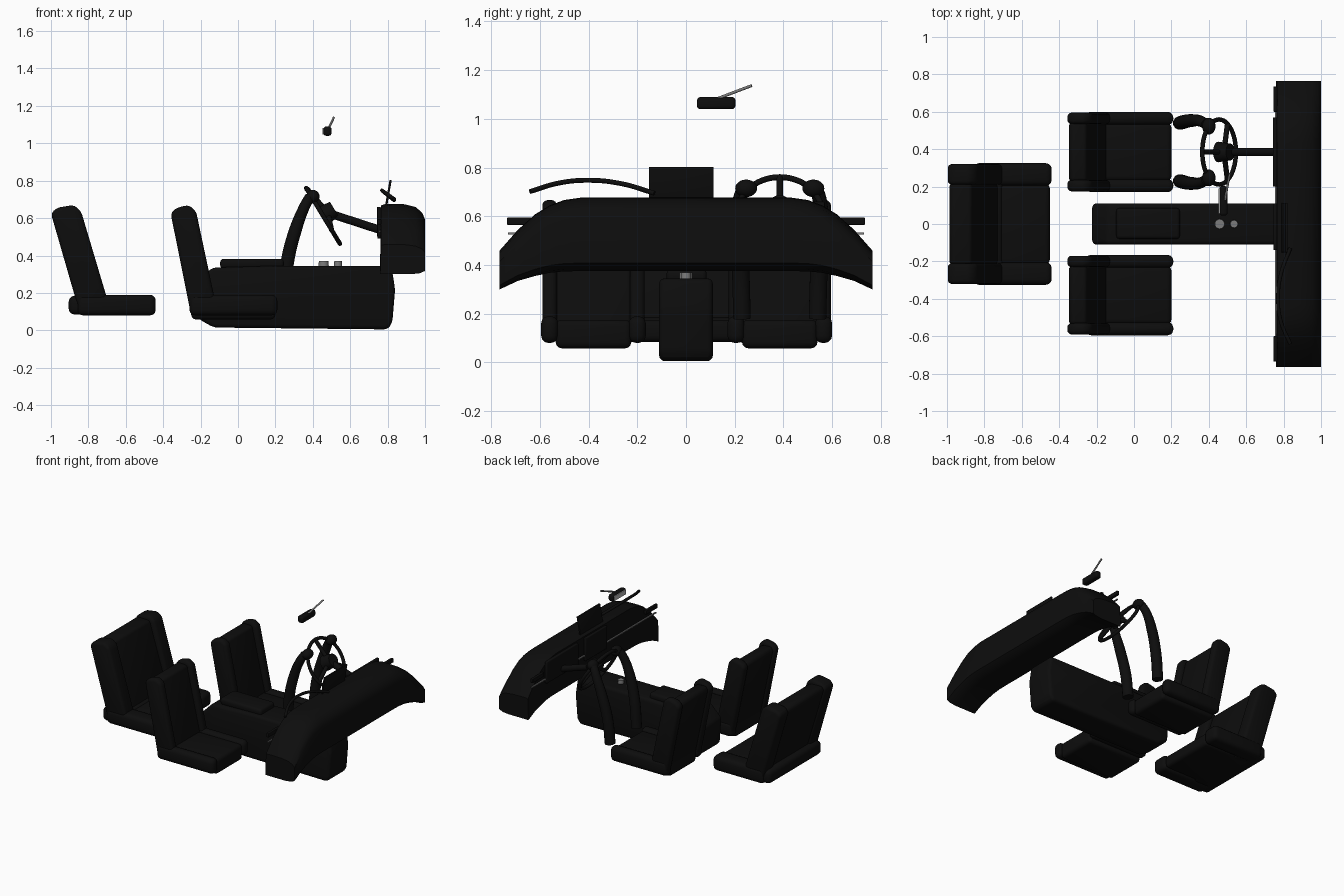
import bpy, bmesh, math
from mathutils import Vector, Matrix

old = bpy.data.objects.get("Cube")
if old:
    bpy.data.objects.remove(old, do_unlink=True)


def material(name, value):
    m = bpy.data.materials.new(name)
    m.use_nodes = True
    color = (value, value, value, 1)
    m.diffuse_color = color
    m.node_tree.nodes["Principled BSDF"].inputs["Base Color"].default_value = color
    return m


BLACK = material("black_trim", 0.004)
GREY = material("brushed_grey", 0.2)
SILVER = material("mirror_silver", 0.5)


def finish(name, bm, mat, angle=40):
    """Turn a bmesh into a smooth shaded object."""
    bmesh.ops.recalc_face_normals(bm, faces=bm.faces)
    mesh = bpy.data.meshes.new(name)
    bm.to_mesh(mesh)
    bm.free()
    mesh.materials.append(mat)
    ob = bpy.data.objects.new(name, mesh)
    bpy.context.collection.objects.link(ob)
    bpy.ops.object.select_all(action='DESELECT')
    ob.select_set(True)
    bpy.context.view_layer.objects.active = ob
    bpy.ops.object.shade_smooth_by_angle(angle=math.radians(angle))
    return ob


def panel(name, profile, y0, y1, bevel=0.0, mat=BLACK):
    """Extrude a side profile (x, z) across y and round its edges."""
    bm = bmesh.new()
    face = bm.faces.new([bm.verts.new((x, y0, z)) for x, z in profile])
    new = bmesh.ops.extrude_face_region(bm, geom=[face])["geom"]
    verts = [v for v in new if isinstance(v, bmesh.types.BMVert)]
    bmesh.ops.translate(bm, vec=(0, y1 - y0, 0), verts=verts)
    if bevel:
        bmesh.ops.bevel(bm, geom=bm.edges[:], offset=bevel, segments=3,
                        profile=0.5, affect='EDGES', clamp_overlap=True)
    return finish(name, bm, mat)


def box(name, x, y, z, bevel=0.0, mat=BLACK):
    profile = [(x[0], z[0]), (x[1], z[0]), (x[1], z[1]), (x[0], z[1])]
    return panel(name, profile, y[0], y[1], bevel, mat)


def rod(name, a, b, r, mat=BLACK, r2=None, sides=20):
    a, b = Vector(a), Vector(b)
    d = b - a
    bm = bmesh.new()
    bmesh.ops.create_cone(bm, cap_ends=True, segments=sides, radius1=r,
                          radius2=r if r2 is None else r2, depth=d.length)
    turn = d.to_track_quat('Z', 'Y').to_matrix().to_4x4()
    bmesh.ops.transform(bm, matrix=Matrix.Translation((a + b) / 2) @ turn, verts=bm.verts)
    return finish(name, bm, mat)


def tube(name, points, r, mat=BLACK):
    """Smooth tube; each point is x, y, z, thickness factor."""
    cu = bpy.data.curves.new(name, 'CURVE')
    cu.dimensions = '3D'
    cu.bevel_depth = r
    cu.bevel_resolution = 4
    cu.use_fill_caps = True
    sp = cu.splines.new('BEZIER')
    sp.bezier_points.add(len(points) - 1)
    for p, (x, y, z, k) in zip(sp.bezier_points, points):
        p.co = (x, y, z)
        p.radius = k
        p.handle_left_type = p.handle_right_type = 'AUTO'
    cu.materials.append(mat)
    ob = bpy.data.objects.new(name, cu)
    bpy.context.collection.objects.link(ob)
    return ob


def seat(name, yc, half, side, x_front, x_hinge, depth, x_top, z0):
    """Cushion and leaning backrest, each with a pair of side bolsters."""
    inner = half - side
    box(name + "_cushion", (x_hinge, x_front - 0.01), (yc - inner - 0.01, yc + inner + 0.01),
        (z0, 0.175), 0.025)
    lean = [(x_hinge + 0.015, z0 + 0.02), (x_hinge + depth - 0.02, 0.15),
            (x_top + depth - 0.02, 0.64), (x_top + 0.03, 0.645), (x_top + 0.01, 0.62)]
    panel(name + "_backrest", lean, yc - inner - 0.01, yc + inner + 0.01, 0.02)
    wing = [(x_hinge, z0 + 0.02), (x_hinge + depth, 0.17), (x_top + depth + 0.01, 0.64),
            (x_top + depth - 0.03, 0.67), (x_top + 0.03, 0.655), (x_top, 0.625)]
    for s, label in ((1, "left"), (-1, "right")):
        lo, hi = sorted((yc + s * inner, yc + s * half))
        box(f"{name}_{label}_cushion_bolster", (x_hinge - 0.01, x_front), (lo, hi),
            (0.08, 0.19), 0.03)
        panel(f"{name}_{label}_back_bolster", wing, lo + 0.005, hi - 0.005, 0.025)


# Seats
seat("driver_seat", 0.385, 0.215, 0.07, 0.21, -0.25, 0.125, -0.36, 0.058)
seat("passenger_seat", -0.38, 0.215, 0.07, 0.21, -0.25, 0.125, -0.36, 0.058)
seat("rear_seat", 0, 0.325, 0.12, -0.44, -0.85, 0.15, -1.0, 0.085)
box("rear_seat_base", (-0.905, -0.7), (-0.31, 0.31), (0.085, 0.185), 0.03)

# Centre console with armrest and knobs
console = [(-0.21, 0.06), (-0.13, 0.015), (0.8, 0.005), (0.825, 0.04), (0.84, 0.22),
           (0.82, 0.345), (0.2, 0.345), (-0.14, 0.335), (-0.225, 0.25)]
panel("centre_console", console, -0.11, 0.11, 0.025)
box("armrest", (-0.095, 0.245), (-0.08, 0.085), (0.33, 0.382), 0.018)
for name, x, r in (("front_knob", 0.535, 0.022), ("rear_knob", 0.458, 0.028)):
    rod(name, (x, 0, 0.335), (x, 0, 0.37), r, GREY, r * 0.92)


# Dashboard lofted across its width, arching down at both ends
def dashboard():
    section = [(0.76, 0), (0.92, 0), (0.97, 0.03), (1.0, 0.11), (1.0, 0.72), (0.985, 0.84),
               (0.95, 0.94), (0.89, 0.99), (0.79, 1), (0.765, 0.97)]
    half = [(0, 0.375, 0.677), (0.43, 0.375, 0.677), (0.5, 0.374, 0.667), (0.56, 0.368, 0.645),
            (0.62, 0.355, 0.608), (0.69, 0.335, 0.545), (0.765, 0.3, 0.46)]
    stations = [(-y, b, t) for y, b, t in reversed(half[1:])] + half
    bm = bmesh.new()
    loops = [[bm.verts.new((x, y, b + (t - b) * k)) for x, k in section]
             for y, b, t in stations]
    n = len(section)
    for a, b in zip(loops, loops[1:]):
        for i in range(n):
            bm.faces.new((a[i], a[(i + 1) % n], b[(i + 1) % n], b[i]))
    bm.faces.new(loops[0])
    bm.faces.new(loops[-1])
    finish("dashboard", bm, BLACK, 35)


dashboard()
box("dash_trim_line", (0.753, 0.762), (-0.73, 0.73), (0.526, 0.534), 0, GREY)
box("instrument_cluster", (0.742, 0.765), (0.2, 0.57), (0.5, 0.66), 0.006)
box("centre_controls", (0.745, 0.765), (-0.14, 0.11), (0.49, 0.66), 0.006)
for s, label in ((1, "left"), (-1, "right")):
    lo, hi = sorted((s * 0.6, s * 0.735))
    box(label + "_air_vent", (0.745, 0.766), (lo, hi), (0.565, 0.595), 0.004)

# Upright screen and curved windscreen trim
panel("dash_screen", [(0.785, 0.66), (0.797, 0.66), (0.822, 0.803), (0.81, 0.803)],
      -0.152, 0.113, 0.003)
tube("curved_trim", [(0.835, -0.64, 0.702, 1), (0.785, -0.52, 0.737, 1), (0.77, -0.4, 0.748, 1),
                     (0.785, -0.27, 0.735, 1), (0.835, -0.13, 0.695, 1)], 0.01)

# Steering wheel, spokes, hub and column
centre = Vector((0.455, 0.385, 0.612))
axis = Vector((0.856, 0, 0.517))
up = Vector((-0.517, 0, 0.856))
side = Vector((0, 1, 0))
bpy.ops.mesh.primitive_torus_add(major_radius=0.174, minor_radius=0.012, major_segments=48,
                                 minor_segments=12, location=centre,
                                 rotation=axis.to_track_quat('Z', 'Y').to_euler())
wheel = bpy.context.object
wheel.name = "steering_wheel"
wheel.data.materials.append(BLACK)
bpy.ops.object.shade_smooth()
hub = centre + axis * 0.03
for i in range(3):
    a = math.radians(120 * i)
    rod(f"wheel_spoke_{i + 1}", hub, centre + (up * math.cos(a) + side * math.sin(a)) * 0.172, 0.014)
rod("wheel_hub", centre - axis * 0.005, centre + axis * 0.07, 0.055, r2=0.045)
rod("steering_column", hub, (0.78, 0.385, 0.53), 0.022)

# Sleeves with hands gripping the wheel
for s, label in ((1, "left"), (-1, "right")):
    path = [(0.245, 0.155, 0.18, 1), (0.263, 0.16, 0.36, 1), (0.305, 0.168, 0.53, 0.95),
            (0.355, 0.165, 0.66, 0.8), (0.385, 0.15, 0.715, 0.75)]
    tube(label + "_arm", [(x, 0.385 + s * y, z, k) for x, y, z, k in path], 0.037)
    bm = bmesh.new()
    bmesh.ops.create_uvsphere(bm, u_segments=20, v_segments=12, radius=1)
    bmesh.ops.scale(bm, vec=(0.036, 0.045, 0.036), verts=bm.verts)
    bmesh.ops.translate(bm, vec=(0.4, 0.385 + s * 0.138, 0.715), verts=bm.verts)
    finish(label + "_hand", bm, BLACK)

# Rear-view mirror
box("mirror_housing", (0.457, 0.5), (0.045, 0.203), (1.04, 1.09), 0.014)
box("mirror_glass", (0.453, 0.459), (0.057, 0.191), (1.048, 1.082), 0, SILVER)
rod("mirror_stem", (0.485, 0.12, 1.08), (0.512, 0.27, 1.137), 0.006, GREY)
